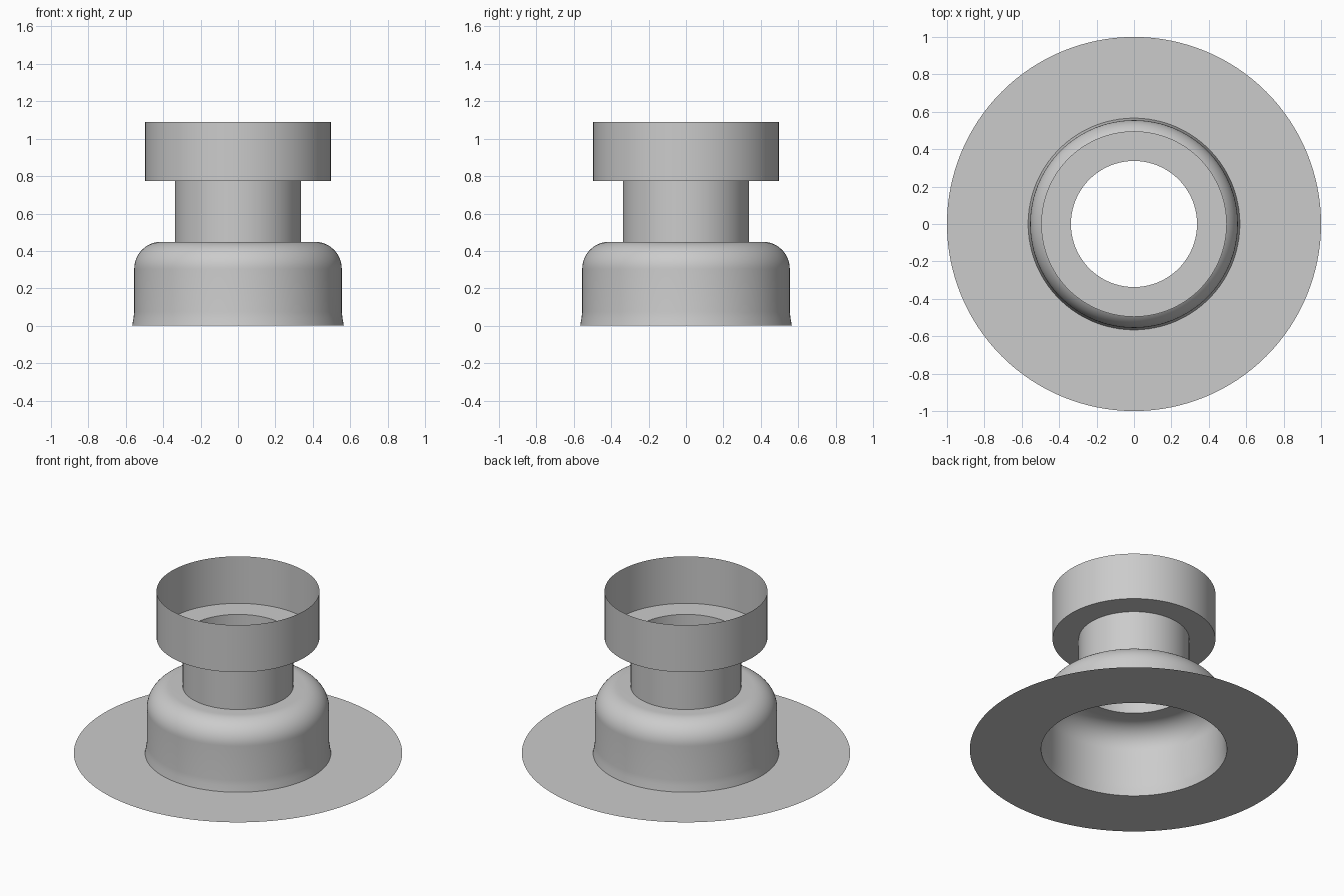
import bpy, math

cube = bpy.data.objects.get("Cube")
if cube:
    bpy.data.objects.remove(cube, do_unlink=True)

SEGMENTS = 128

grey = bpy.data.materials.new("plain grey")
grey.use_nodes = True
colour = (0.6, 0.6, 0.6, 1)
grey.diffuse_color = colour
grey.node_tree.nodes["Principled BSDF"].inputs["Base Color"].default_value = colour


def revolve(name, profile):
    """Spin an open (radius, height) profile into a thin sheet."""
    verts, faces = [], []
    for r, z in profile:
        for i in range(SEGMENTS):
            a = math.tau * i / SEGMENTS
            verts.append((r * math.cos(a), r * math.sin(a), z))
    for k in range(len(profile) - 1):
        for i in range(SEGMENTS):
            j = (i + 1) % SEGMENTS
            low, high = k * SEGMENTS, (k + 1) * SEGMENTS
            faces.append((low + i, low + j, high + j, high + i))
    mesh = bpy.data.meshes.new(name)
    mesh.from_pydata(verts, [], faces)
    mesh.materials.append(grey)
    obj = bpy.data.objects.new(name, mesh)
    bpy.context.collection.objects.link(obj)
    bpy.ops.object.select_all(action="DESELECT")
    obj.select_set(True)
    bpy.context.view_layer.objects.active = obj
    bpy.ops.object.shade_smooth_by_angle(angle=math.radians(30))
    return obj


NECK, BELL, COLLAR, FOOT = 0.337, 0.555, 0.496, 0.566
SHOULDER_Z, SEAT_Z, TOP_Z = 0.449, 0.774, 1.09
ROUND = 0.145

# Flat ring on the ground
revolve("base_flange", [(1.0, 0), (FOOT, 0)])

# Bell with a slightly flared foot and a rounded shoulder
shoulder = []
for i in range(17):
    a = math.pi / 2 * i / 16
    shoulder.append((BELL - ROUND + ROUND * math.cos(a),
                     SHOULDER_Z - ROUND + ROUND * math.sin(a)))
revolve("bell_body", [(FOOT, 0), (0.559, 0.04), (BELL, 0.075)]
        + shoulder + [(NECK, SHOULDER_Z)])

# Straight open neck
revolve("neck_tube", [(NECK, SHOULDER_Z), (NECK, SEAT_Z)])

# Wide open collar with its floor ring
revolve("collar_floor", [(COLLAR, SEAT_Z), (NECK, SEAT_Z)])
revolve("collar_wall", [(COLLAR, SEAT_Z), (COLLAR, TOP_Z)])
